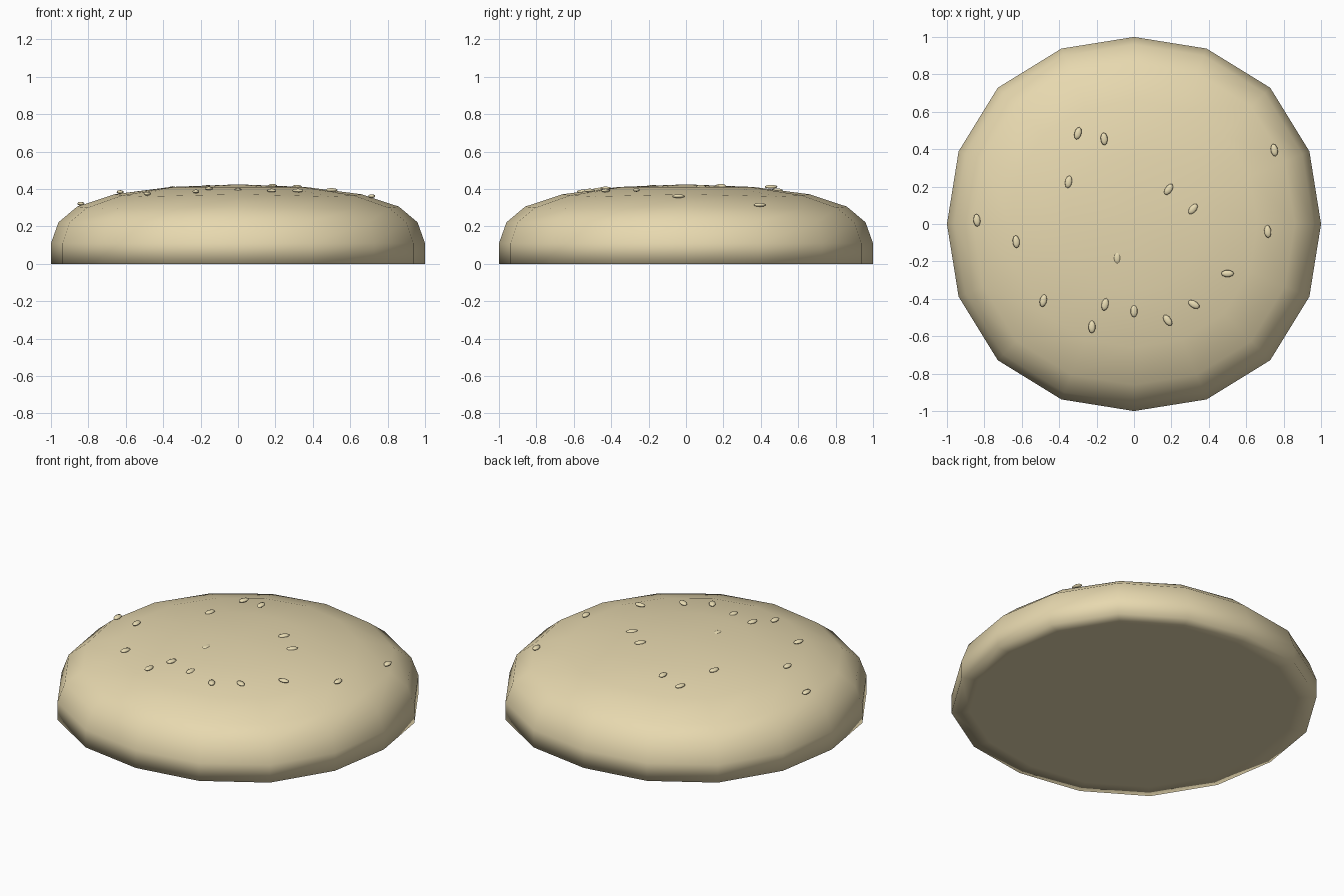
import bpy, bmesh, math
from mathutils import Matrix

if "Cube" in bpy.data.objects:
    bpy.data.objects.remove(bpy.data.objects["Cube"])


def material(name, color):
    m = bpy.data.materials.new(name)
    m.diffuse_color = color
    m.use_nodes = True
    m.node_tree.nodes["Principled BSDF"].inputs["Base Color"].default_value = m.diffuse_color
    return m


def finish(name, bm, mat):
    bmesh.ops.recalc_face_normals(bm, faces=bm.faces)
    for f in bm.faces:
        f.smooth = True
    me = bpy.data.meshes.new(name)
    bm.to_mesh(me)
    bm.free()
    me.materials.append(mat)
    ob = bpy.data.objects.new(name, me)
    bpy.context.collection.objects.link(ob)
    return ob


bun_mat = material("bun_crust", (0.80, 0.69, 0.43, 1))
seed_mat = material("seed", (0.83, 0.73, 0.46, 1))

# Bun: 16-sided dome, slightly squared in plan, with a flat base
SIDES = 16
profile = [(0.90, 0.0), (1.0, 0.0), (1.0, 0.11), (0.96, 0.222), (0.86, 0.306),
           (0.66, 0.372), (0.36, 0.411)]
bm = bmesh.new()
rings = []
for r, z in profile:
    ring = []
    for i in range(SIDES):
        a = 2 * math.pi * i / SIDES
        k = r * (1 + 0.03 * math.sin(2 * a) ** 2)
        drop = 0.012 * math.sin(2 * a) ** 2 if 0.3 < z < 0.4 else 0
        ring.append(bm.verts.new((k * math.cos(a), k * math.sin(a), z - drop)))
    rings.append(ring)
for lo, hi in zip(rings, rings[1:]):
    for i in range(SIDES):
        j = (i + 1) % SIDES
        bm.faces.new((lo[i], lo[j], hi[j], hi[i]))
bm.faces.new(rings[0][::-1])
top = bm.verts.new((0, 0, 0.425))
for i in range(SIDES):
    bm.faces.new((rings[-1][i], rings[-1][(i + 1) % SIDES], top))
finish("bun_top", bm, bun_mat)

# Sesame seeds: x, y, z, turn in degrees
seeds = [
    (-.30, .485, .393, -15), (-.16, .455, .412, 5), (-.35, .225, .405, -10),
    (.185, .185, .417, -35), (.315, .08, .412, -40), (.75, .395, .315, 10),
    (.715, -.04, .362, 5), (.50, -.265, .395, 90), (.32, -.43, .392, 60),
    (.18, -.515, .392, 35), (0, -.465, .397, 0), (-.155, -.43, .403, -12),
    (-.225, -.55, .387, 0), (-.485, -.41, .375, -12), (-.63, -.095, .384, 5),
    (-.84, .02, .322, 5), (-.09, -.18, .412, 0),
]
bm = bmesh.new()
for x, y, z, turn in seeds:
    mat = (Matrix.Translation((x, y, z)) @ Matrix.Rotation(math.radians(turn), 4, 'Z')
           @ Matrix.Diagonal((0.019, 0.034, 0.010, 1)))
    bmesh.ops.create_uvsphere(bm, u_segments=10, v_segments=6, radius=1, matrix=mat)
finish("sesame_seeds", bm, seed_mat)
